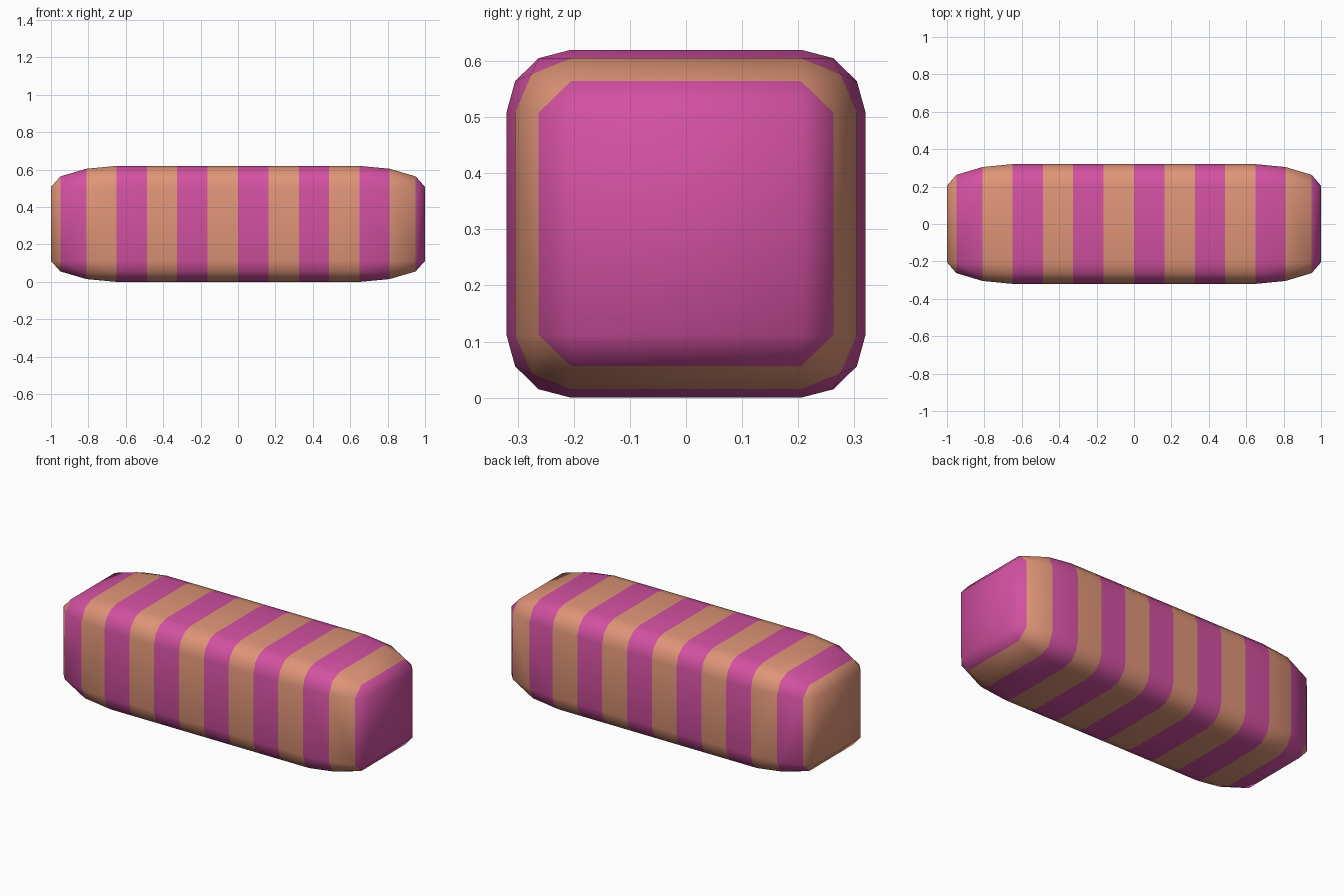
import bpy, bmesh, math

if "Cube" in bpy.data.objects:
    bpy.data.objects.remove(bpy.data.objects["Cube"])

# Rounded box sizes: flat half-widths and corner radii in y and z
FLAT_Y, FLAT_Z = 0.205, 0.198
RAD_Y, RAD_Z = 0.115, 0.112

# Rings along x: (position, radius factor, points per corner)
end = [(0.81, 0.866, 3), (0.95, 0.5, 2), (1.0, 0.0, 1)]
rings = [(-x, f, n) for x, f, n in reversed(end)]
rings += [(-0.65 + 0.1625 * i, 1.0, 4) for i in range(9)]
rings += end


def material(name, color):
    m = bpy.data.materials.new(name)
    m.diffuse_color = (*color, 1)
    m.use_nodes = True
    m.node_tree.nodes["Principled BSDF"].inputs["Base Color"].default_value = m.diffuse_color
    return m


def make_ring(bm, x, f, n):
    """Four rounded corners, each a list of n vertices."""
    corners = []
    for q, (sy, sz) in enumerate([(1, 1), (-1, 1), (-1, -1), (1, -1)]):
        pts = []
        for j in range(n):
            a = math.pi / 2 * (q + (j / (n - 1) if n > 1 else 0))
            pts.append(bm.verts.new((x,
                                     sy * FLAT_Y + f * RAD_Y * math.cos(a),
                                     0.31 + sz * FLAT_Z + f * RAD_Z * math.sin(a))))
        corners.append(pts)
    return corners


def bridge(bm, r, s, mat):
    """Join two rings whose corners have equal or one fewer points."""
    if len(r[0]) < len(s[0]):
        r, s = s, r
    faces = []
    for q in range(4):
        a, b = r[q], s[q]
        for j in range(len(a) - 1):
            if len(a) == len(b):
                faces.append((a[j], a[j + 1], b[j + 1], b[j]))
            else:
                faces.append((a[j], a[j + 1], b[j]))
                if j + 1 < len(b):
                    faces.append((b[j], a[j + 1], b[j + 1]))
        nxt = (q + 1) % 4
        faces.append((a[-1], r[nxt][0], s[nxt][0], b[-1]))
    for f in faces:
        bm.faces.new(f).material_index = mat


# Striped body: bands alternate orange and pink along x
bm = bmesh.new()
loops = [make_ring(bm, *r) for r in rings]
for i in range(len(loops) - 1):
    bridge(bm, loops[i], loops[i + 1], i % 2)

# End caps take the colour of the neighbouring band
bm.faces.new([c[0] for c in loops[0]]).material_index = 0
bm.faces.new([c[0] for c in loops[-1]]).material_index = 1
bmesh.ops.recalc_face_normals(bm, faces=bm.faces[:])
for f in bm.faces:
    f.smooth = True

mesh = bpy.data.meshes.new("striped_body")
bm.to_mesh(mesh)
bm.free()
mesh.materials.append(material("orange", (0.74, 0.30, 0.185)))
mesh.materials.append(material("pink", (0.65, 0.082, 0.36)))
body = bpy.data.objects.new("striped_body", mesh)
bpy.context.collection.objects.link(body)
